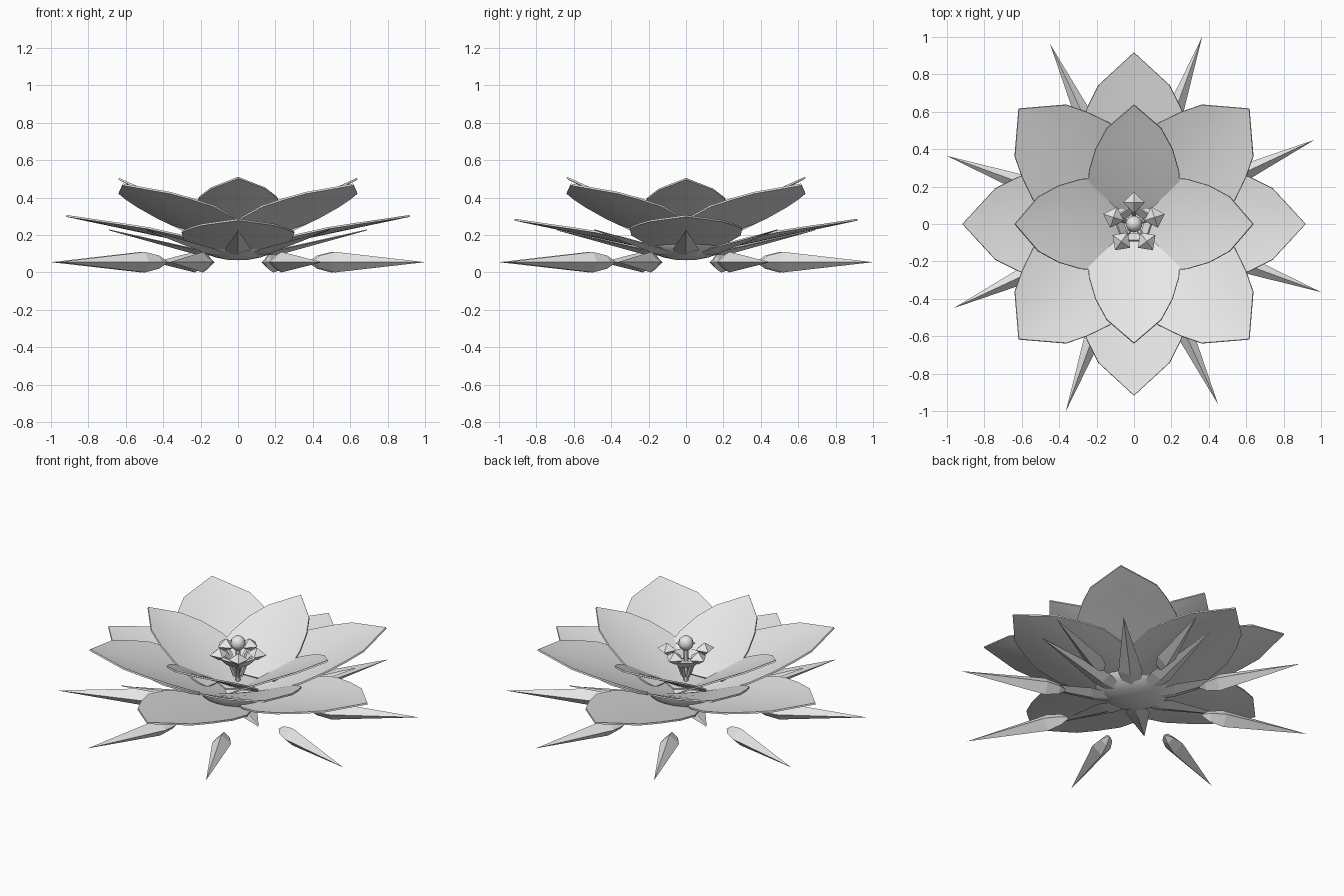
import bpy, bmesh, math
from mathutils import Vector, Matrix

if "Cube" in bpy.data.objects:
    bpy.data.objects.remove(bpy.data.objects["Cube"])

grey = bpy.data.materials.new("pale grey")
grey.diffuse_color = (0.8, 0.8, 0.8, 1)
grey.use_nodes = True
grey.node_tree.nodes["Principled BSDF"].inputs["Base Color"].default_value = grey.diffuse_color


def finish(name, bm, angle=0.0, thick=0.0, smooth=None):
    """Turn a bmesh into an object, turned about z by angle."""
    bmesh.ops.remove_doubles(bm, verts=bm.verts, dist=1e-5)
    bmesh.ops.recalc_face_normals(bm, faces=bm.faces)
    if thick:
        bmesh.ops.solidify(bm, geom=bm.faces[:], thickness=thick)
        bmesh.ops.recalc_face_normals(bm, faces=bm.faces)
    bm.transform(Matrix.Rotation(angle, 4, 'Z'))
    mesh = bpy.data.meshes.new(name)
    bm.to_mesh(mesh)
    bm.free()
    mesh.materials.append(grey)
    ob = bpy.data.objects.new(name, mesh)
    bpy.context.collection.objects.link(ob)
    if smooth:
        bpy.ops.object.select_all(action='DESELECT')
        ob.select_set(True)
        bpy.context.view_layer.objects.active = ob
        bpy.ops.object.shade_smooth_by_angle(angle=math.radians(smooth))
    return ob


def skin(bm, rings, closed=False):
    """Bridge rows of points with quads."""
    rows = [[bm.verts.new(p) for p in ring] for ring in rings]
    n = len(rows[0])
    for a, b in zip(rows, rows[1:]):
        for i in range(n if closed else n - 1):
            j = (i + 1) % n
            bm.faces.new((a[i], a[j], b[j], b[i]))
    return rows


def petal(name, rows, angle, cup, dz=0.0):
    """rows: distance out, half width, height of the midline."""
    bm = bmesh.new()
    skin(bm, [[(d, u / 3 * w, z + dz + cup * (u / 3 * w) ** 2)
               for u in range(-3, 4)] for d, w, z in rows])
    finish(name, bm, angle, 0.01, 35)


# petal layers
inner = [(0.08, 0.20, 0.205), (0.12, 0.23, 0.23), (0.19, 0.245, 0.27), (0.28, 0.24, 0.32),
         (0.40, 0.205, 0.385), (0.51, 0.145, 0.44), (0.635, 0, 0.505)]
middle = [(0.08, 0.14, 0.165), (0.18, 0.23, 0.21), (0.32, 0.29, 0.265), (0.47, 0.29, 0.325),
          (0.60, 0.245, 0.375), (0.705, 0.194, 0.415), (0.87, 0, 0.475)]
outer = [(0.10, 0.14, 0.13), (0.18, 0.22, 0.147), (0.32, 0.29, 0.176), (0.48, 0.30, 0.21),
         (0.62, 0.25, 0.24), (0.74, 0.19, 0.265), (0.916, 0, 0.302)]
for k in range(4):
    a = k * math.pi / 2
    petal("inner_petal", inner, a, 0.4, 0.006 * (k % 2))
    petal("middle_petal", middle, a + math.pi / 4, 0.4)
    petal("outer_petal", outer, a, 0.3, 0.005 - 0.02 * (k % 2))

# rounded cup under the flower
bm = bmesh.new()
prof = [(0, 0.065), (0.06, 0.068), (0.12, 0.08), (0.17, 0.10), (0.21, 0.13), (0.235, 0.165),
        (0.245, 0.20)]
skin(bm, [[(r * math.cos(t * math.pi / 12), r * math.sin(t * math.pi / 12), z)
           for t in range(24)] for r, z in prof], True)
finish("flower_cup", bm, 0, 0.006, 40)

# six-sided floor in the middle of the flower
bm = bmesh.new()
bmesh.ops.create_cone(bm, cap_ends=True, segments=6, radius1=0.13, radius2=0.13, depth=0.01,
                      matrix=Matrix.Translation((0, 0, 0.2)))
finish("flower_floor", bm)

# keeled sepals under the petals
for k in range(8):
    bm = bmesh.new()
    skin(bm, [[(d, -w, z), (d, 0, z - keel), (d, w, z), (d, 0, z + 0.005)]
              for d, w, z, keel in ((0.14, 0.05, 0.10, 0.01), (0.24, 0.07, 0.125, 0.025),
                                    (0.69, 0, 0.225, 0))], True)
    finish("sepal", bm, k * math.pi / 4)

# ring of loose four-sided spikes
for k in range(8):
    bm = bmesh.new()
    rows = skin(bm, [[(d, w * math.cos(t * math.pi / 2), 0.055 + w * math.sin(t * math.pi / 2))
                      for t in range(4)]
                     for d, w in ((0.42, 0.006), (0.465, 0.035), (0.55, 0.055), (1.064, 0))], True)
    bm.faces.new(rows[0])
    finish("spike", bm, math.radians(-20 + 45 * k))


def rod(name, pts, radius, angle=0.0, sides=6):
    """Thin rod through points in the x-z plane."""
    bm = bmesh.new()
    rings = []
    for i, (x, z) in enumerate(pts):
        a, b = pts[max(i - 1, 0)], pts[min(i + 1, len(pts) - 1)]
        t = Vector((b[0] - a[0], 0, b[1] - a[1])).normalized()
        side = Vector((0, 1, 0))
        up = t.cross(side)
        c = Vector((x, 0, z))
        rings.append([c + radius * (math.cos(q) * side + math.sin(q) * up)
                      for q in (2 * math.pi * s / sides for s in range(sides))])
    rows = skin(bm, rings, True)
    bm.faces.new(rows[0])
    bm.faces.new(rows[-1])
    finish(name, bm, angle, 0, 40)


# pistil
rod("pistil_stem", [(0, 0.2), (0, 0.43)], 0.014)
bm = bmesh.new()
bmesh.ops.create_uvsphere(bm, u_segments=10, v_segments=6, radius=0.045,
                          matrix=Matrix.Translation((0, 0, 0.445)))
finish("pistil_tip", bm, 0, 0, 40)

# stamens with eight-faced anthers
for k in range(5):
    a = math.radians(90 + 72 * k)
    rod("filament", [(0.02, 0.24), (0.04, 0.30), (0.07, 0.35), (0.115, 0.385)], 0.012, a)
    bm = bmesh.new()
    skin(bm, [[(0.115 + w * math.cos(t * math.pi / 2), w * math.sin(t * math.pi / 2), 0.39 + h)
               for t in range(4)] for w, h in ((0, -0.04), (0.058, 0), (0, 0.04))], True)
    finish("anther", bm, a)

# five-sided band joining the stamens
bm = bmesh.new()
skin(bm, [[(r * math.cos(math.radians(90 + 72 * t)), r * math.sin(math.radians(90 + 72 * t)), z)
           for t in range(5)] for r, z in ((0.06, 0.325), (0.105, 0.37))], True)
finish("stamen_band", bm, 0, 0.012)
